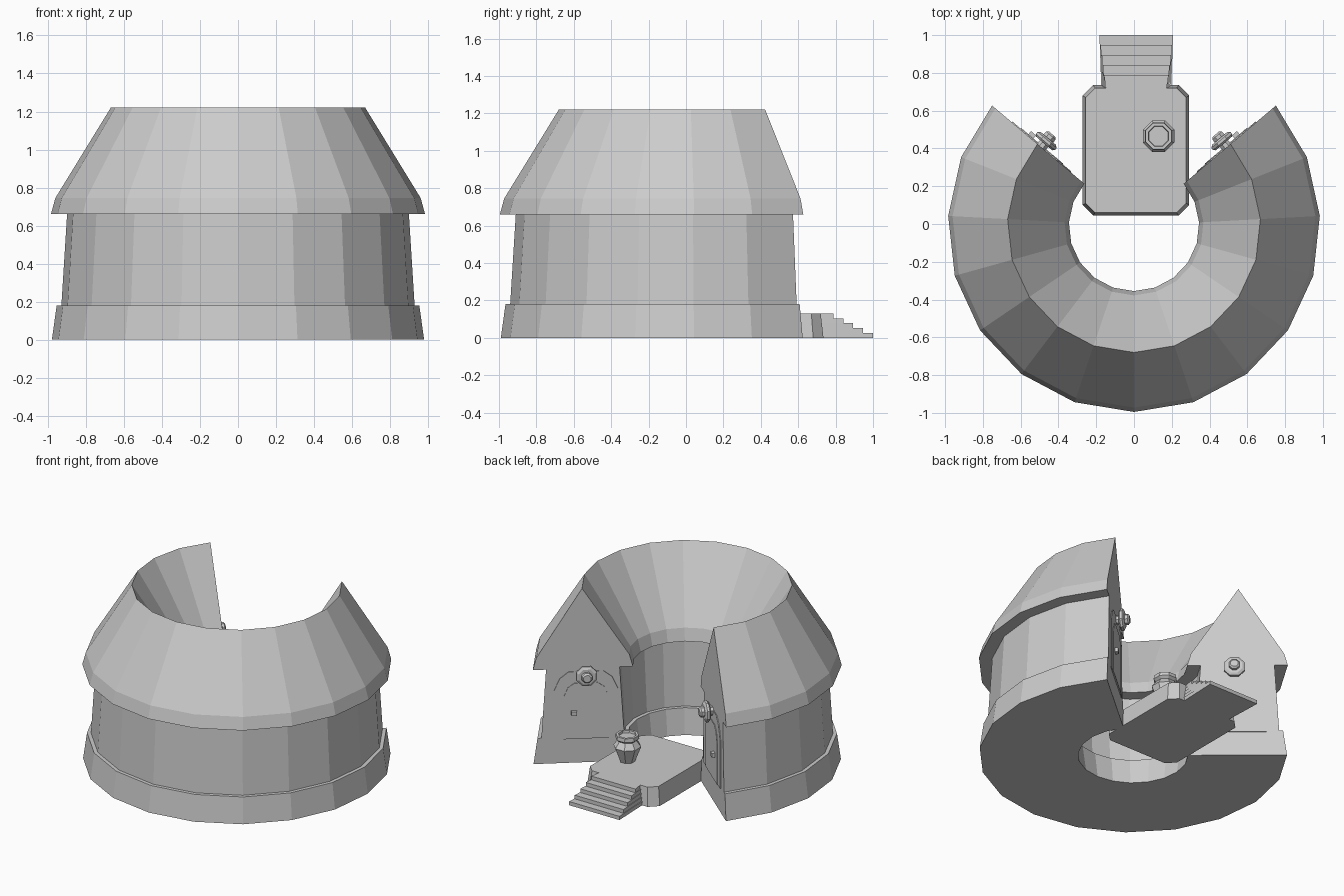
import bpy, bmesh, math
from mathutils import Matrix, Vector

cube = bpy.data.objects.get("Cube")
if cube:
    bpy.data.objects.remove(cube)

grey = bpy.data.materials.new("plain_grey")
grey.use_nodes = True
grey.diffuse_color = (0.6, 0.6, 0.6, 1)
grey.node_tree.nodes["Principled BSDF"].inputs["Base Color"].default_value = (0.6, 0.6, 0.6, 1)


def finish(name, bm, matrix=Matrix()):
    bmesh.ops.transform(bm, matrix=matrix, verts=bm.verts)
    bmesh.ops.recalc_face_normals(bm, faces=bm.faces)
    mesh = bpy.data.meshes.new(name)
    bm.to_mesh(mesh)
    bm.free()
    mesh.materials.append(grey)
    obj = bpy.data.objects.new(name, mesh)
    bpy.context.collection.objects.link(obj)
    return obj


def loft(name, rings, matrix=Matrix(), closed=False):
    """Bridge matching rings; cap the two ends unless the loop is closed."""
    bm = bmesh.new()
    loops = [[bm.verts.new(p) for p in ring] for ring in rings]
    pairs = list(zip(loops, loops[1:]))
    for a, b in pairs:
        for i in range(len(a)):
            j = (i + 1) % len(a)
            bm.faces.new((a[i], a[j], b[j], b[i]))
    bm.faces.new(loops[0])
    bm.faces.new(loops[-1])
    return finish(name, bm, matrix)


def turned(name, profile, sides, matrix=Matrix()):
    """Round part from (radius, height) pairs."""
    rings = []
    for r, h in profile:
        angles = [2 * math.pi * (i + 0.5) / sides for i in range(sides)]
        rings.append([(r * math.cos(t), r * math.sin(t), h) for t in angles])
    return loft(name, rings, matrix)


def plate(name, outline, d0, d1, matrix):
    return loft(name, [[(x, y, d) for x, y in outline] for d in (d0, d1)], matrix)


def chamfered(cx, cy, hx, hy, c, z):
    pts = []
    for sx, sy in ((1, 1), (-1, 1), (-1, -1), (1, -1)):
        pair = [(cx + sx * hx, cy + sy * (hy - c), z), (cx + sx * (hx - c), cy + sy * hy, z)]
        pts += pair if sx * sy > 0 else pair[::-1]
    return pts


# Horseshoe building: gabled section swept around most of a circle
MID = 0.665
half = [(0.315, 0), (0.29, 0.18), (0.265, 0.18), (0.235, 0.66), (0.32, 0.66), (0.297, 0.745)]
section = [(MID + w, z) for w, z in half] + [(MID + 0.005, 1.22)]
section += [(MID - w, z) for w, z in reversed(half)]
SEGMENTS = 14
SWEEP = math.radians(260.6)
rings = []
for i in range(SEGMENTS + 1):
    t = -math.pi / 2 + SWEEP * (i / SEGMENTS - 0.5)
    rings.append([(r * math.cos(t), r * math.sin(t) - 0.01, z) for r, z in section])
loft("horseshoe_building", rings)

# Entrance platform with chamfered corners
loft("platform", [chamfered(0.01, 0.39, 0.282, 0.345, 0.055, 0),
                  chamfered(0.01, 0.39, 0.266, 0.33, 0.05, 0.13)])

# Stairs: stacked slabs that get wider toward the ground
STEPS = 5
for i in range(STEPS):
    z0, z1 = 0.026 * i, 0.026 * (i + 1)
    y1 = 1.0 - 0.053 * i
    w = 0.195 - 0.006 * i
    ring = [(0.012 - w + 0.01, 0.72), (0.012 + w - 0.01, 0.72), (0.012 + w, y1), (0.012 - w, y1)]
    plate("stair_step_%d" % (i + 1), ring, z0, z1, Matrix())

# Pot standing on the platform
turned("pot", [(0.05, 0), (0.09, 0.105), (0.06, 0.145), (0.078, 0.16), (0.075, 0.185),
               (0.058, 0.185), (0.055, 0.17)], 8, Matrix.Translation((0.13, 0.465, 0.13)))


# Doors, handles and lamps on both end walls
def arch(half_width, top_half, bottom, shoulder, top):
    right = [(half_width, bottom), (half_width, shoulder),
             ((half_width + top_half) * 0.53, (shoulder + top) / 2 + 0.02), (top_half, top)]
    return right + [(-x, z) for x, z in reversed(right)]


END = SWEEP / 2 - math.pi / 2
for side, label in ((1, "left"), (-1, "right")):
    out = Vector((side * math.cos(END), math.sin(END), 0))
    normal = Vector((-side * math.sin(END), math.cos(END), 0))
    frame = Matrix.Identity(4)
    frame.col[0][:3] = out
    frame.col[1][:3] = (0, 0, 1)
    frame.col[2][:3] = normal
    frame.col[3][:3] = out * 0.645 + Vector((0, -0.01, 0))
    plate(label + "_door_frame", arch(0.205, 0.11, 0.17, 0.51, 0.64), -0.01, 0.005, frame)
    plate(label + "_door", arch(0.145, 0.075, 0.17, 0.46, 0.56), -0.01, 0.009, frame)
    plate(label + "_door_handle", [(0.06, 0.34), (0.095, 0.34), (0.095, 0.37), (0.06, 0.37)],
          0, 0.03, frame)
    lamp = frame @ Matrix.Translation((0, 0.625, 0))
    turned(label + "_lamp_mount", [(0.03, 0), (0.03, 0.03)], 8, lamp)
    turned(label + "_lamp_ring", [(0.06, 0.025), (0.072, 0.035), (0.072, 0.05), (0.055, 0.06)], 8, lamp)
    turned(label + "_lamp_bulb", [(0.036, 0.055), (0.036, 0.08), (0.025, 0.09)], 8, lamp)
